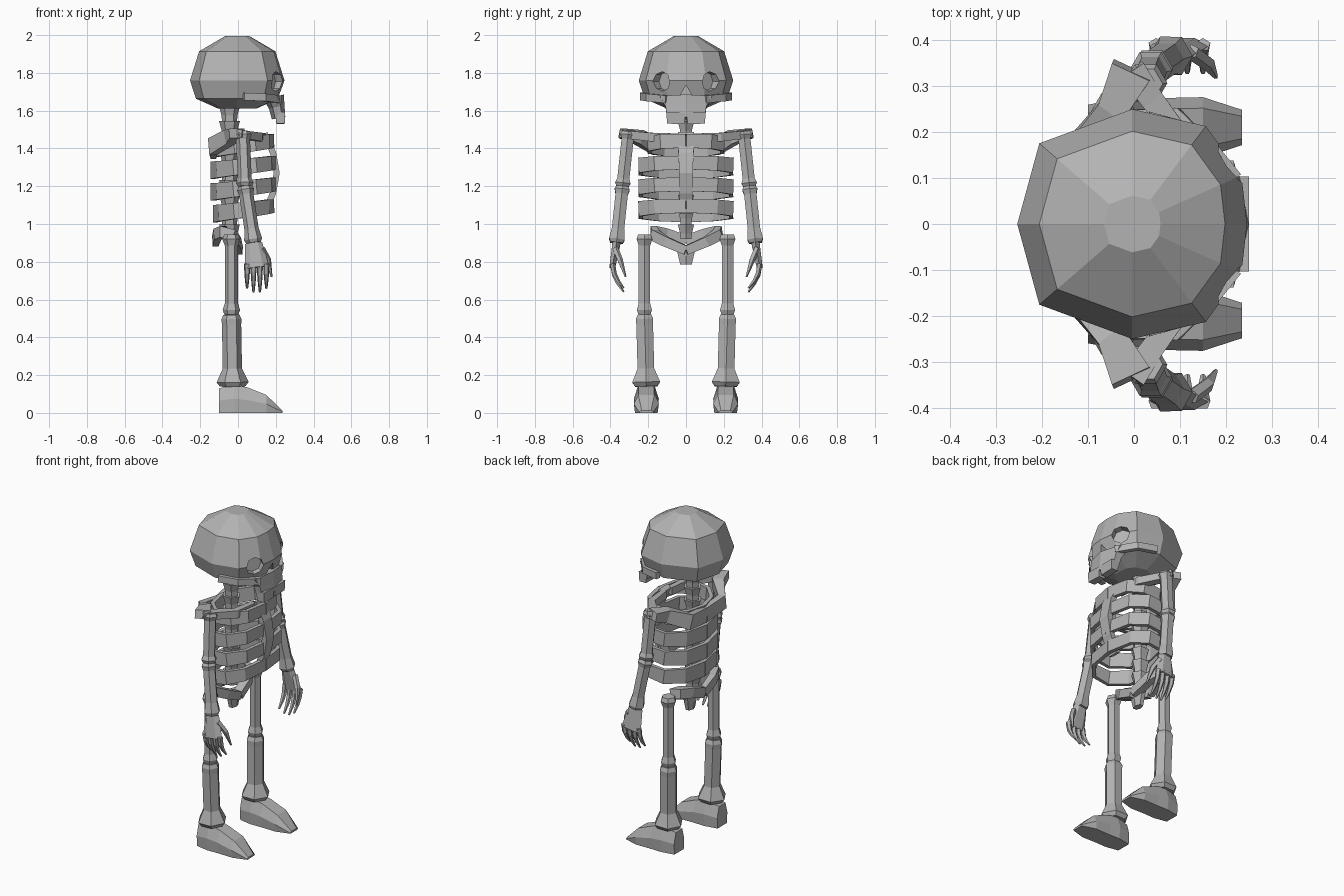
import bpy, bmesh
from math import sin, cos, pi, tau, radians, sqrt, copysign
from mathutils import Vector, Matrix

cube = bpy.data.objects.get("Cube")
if cube:
    bpy.data.objects.remove(cube, do_unlink=True)

bone_grey = bpy.data.materials.new("bone_grey")
bone_grey.use_nodes = True
bone_grey.diffuse_color = (.45, .45, .45, 1)
shader = bone_grey.node_tree.nodes["Principled BSDF"]
shader.inputs["Base Color"].default_value = bone_grey.diffuse_color

UPWARD = Vector((0, 0, 1))
FORWARD = Vector((1, 0, 0))
SIDES = (("left", 1), ("right", -1))


def make_object(name, bm):
    """Turn a bmesh into a linked, flat shaded object."""
    mesh = bpy.data.meshes.new(name)
    bm.to_mesh(mesh)
    bm.free()
    mesh.materials.append(bone_grey)
    ob = bpy.data.objects.new(name, mesh)
    bpy.context.collection.objects.link(ob)
    return ob


def loft(name, rings):
    """Skin a list of equally long point rings and cap both ends."""
    bm = bmesh.new()
    rows = [[bm.verts.new(point) for point in ring] for ring in rings]
    count = len(rows[0])
    for low, high in zip(rows, rows[1:]):
        for i in range(count):
            j = (i + 1) % count
            bm.faces.new((low[i], low[j], high[j], high[i]))
    bm.faces.new(rows[0][::-1])
    bm.faces.new(rows[-1])
    bmesh.ops.recalc_face_normals(bm, faces=bm.faces)
    return make_object(name, bm)


def blend(values, fraction):
    """Read a list of vectors at a fraction of its length."""
    place = fraction * (len(values) - 1)
    index = min(int(place), len(values) - 2)
    return Vector(values[index]).lerp(Vector(values[index + 1]), place - index)


def bar(name, path, sizes, sides=6, up=UPWARD):
    """Sweep a section along a path; sizes are (half across, half up), blended."""
    points = [Vector(p) for p in path]
    last = len(points) - 1
    stretch = sqrt(2) if sides == 4 else 1
    rings = []
    for i, point in enumerate(points):
        along = points[min(i + 1, last)] - points[max(i - 1, 0)]
        across = along.cross(up).normalized()
        lift = across.cross(along).normalized()
        wide, high = blend(sizes, i / last) * stretch
        angles = [tau * (k + .5) / sides for k in range(sides)]
        rings.append([point + across * cos(a) * wide + lift * sin(a) * high for a in angles])
    return loft(name, rings)


def pair(name, path, sizes, sides=6, up=UPWARD):
    """Build a bar on the left (+y) and its mirror on the right."""
    for label, sign in SIDES:
        mirrored = [(x, y * sign, z) for x, y, z in path]
        bar(f"{label}_{name}", mirrored, sizes, sides, up)


def long_bone(name, start, end, shaft, start_knob, end_knob, flare=.86):
    """A straight limb bone with a knob at each end, widening from the flare on."""
    path = [Vector(start).lerp(Vector(end), t) for t in (0, .06, .14, flare, .94, 1)]
    radii = (start_knob * .8, start_knob, shaft, shaft, end_knob, end_knob * .8)
    pair(name, path, [(r, r) for r in radii], up=FORWARD)


def boxy(value, power=.8):
    """Push a sine or cosine outward for a squarer curve."""
    return copysign(abs(value) ** power, value)


def carve(target, sides, radius, place, facing):
    """Cut a shallow prism into the target."""
    bm = bmesh.new()
    turn = Vector(facing).to_track_quat("Z", "Y").to_matrix().to_4x4()
    bmesh.ops.create_cone(bm, cap_ends=True, segments=sides, radius1=radius, radius2=radius,
                          depth=.08, matrix=Matrix.Translation(place) @ turn)
    cutter = make_object("cutter", bm)
    cutter.hide_render = True
    hollow = target.modifiers.new("hollow", "BOOLEAN")
    hollow.solver = "EXACT"
    hollow.object = cutter
    bpy.context.view_layer.objects.active = target
    bpy.ops.object.modifier_apply(modifier=hollow.name)
    bpy.data.objects.remove(cutter, do_unlink=True)


# Skull: a faceted squarish ball, shallower and fuller below its widest level
front_half = [0, 20, 55, 90, 140]
around = [radians(a) for a in front_half + [180] + [-a for a in front_half[:0:-1]]]
rings = []
for latitude in range(-80, 90, 40):
    rise = sin(radians(latitude))
    depth, power = (.24, .8) if rise > 0 else (.15, .5)
    spread = .25 * boxy(cos(radians(latitude)), power)
    rings.append([(spread * boxy(cos(a)) - .004, spread * boxy(sin(a)), 1.76 + rise * depth)
                  for a in around])
skull = loft("skull", rings)

# Eye sockets and nose hollow
for label, sign in SIDES:
    carve(skull, 8, .052, (.2, .125 * sign, 1.755), (.8, .6 * sign, 0))
carve(skull, 3, .04, (.23, 0, 1.695), FORWARD)

# Upper jaw, teeth and cheekbones
bar("upper_jaw", [(.19, 0, 1.67), (.205, 0, 1.62), (.215, 0, 1.56)],
    [(.16, .055), (.125, .042), (.115, .036)], up=FORWARD)
pair("teeth", [(.225, .053, 1.59), (.225, .055, 1.53)], [(.05, .025), (.046, .022)], 4, FORWARD)
pair("cheekbone", [(.03, .23, 1.675), (.14, .2, 1.67), (.22, .1, 1.66)],
     [(.015, .02), (.015, .02)], 4)

# Spine of flared vertebrae
for i in range(9):
    base = .92 + .078 * i
    bar(f"vertebra_{i + 1}", [(-.045, 0, base + step) for step in (0, .03, .078)],
        [(.034, .04), (.036, .042), (.05, .055)], up=FORWARD)

# Breastbone bowing forward
bar("breastbone", [(.14 + .065 * sin(pi * k / 4), 0, 1.48 - .105 * k) for k in range(5)],
    [(.042, .016), (.032, .016)], 4, FORWARD)

# Rib pairs: half loops, pointed at the spine and squarer towards the breastbone
for i in range(4):
    width = .25 if i else .2
    reach = .15 + .015 * sin(pi * i / 3)
    path = []
    for k in range(6):
        a = pi * k / 5
        power = .8 if k > 2 else 1
        path.append((.03 - reach * boxy(cos(a), power), width * boxy(sin(a), power),
                     1.42 - .115 * i - .02 * cos(a)))
    pair(f"rib_{i + 1}", path, [(.012, .046), (.012, .036)], 4)

# Shoulder girdle
shoulder = (-.005, .335, 1.48)
pair("collarbone", [(.13, .03, 1.455), (.11, .18, 1.46), (.04, .27, 1.47), shoulder],
     [(.016, .024), (.03, .02)], 4)
pair("shoulder_blade", [(-.13, 0, 1.39), (-.135, .16, 1.41), (-.045, .25, 1.46), shoulder],
     [(.015, .045), (.025, .045), (.045, .025)], 4)

# Arms
elbow = (.037, .336, 1.2)
wrist = (.083, .368, .9)
long_bone("upper_arm", (.025, .305, 1.49), elbow, .037, .047, .047)
long_bone("forearm", elbow, wrist, .038, .046, .048, .75)

# Hands, with curled fingers
pair("palm", [wrist, (.1, .39, .77)], [(.025, .045), (.018, .065)], up=FORWARD)
for i in range(4):
    x = .048 + .034 * i
    length = .15 if i in (1, 2) else .13
    path = [(x, .39 - .06 * t * t, .79 - length * t) for t in (0, .4, .7, 1)]
    pair(f"finger_{i + 1}", path, [(.015, .017), (.013, .014), (.005, .006)], 5, FORWARD)
pair("thumb", [(.125, .375, .87), (.16, .35, .81), (.178, .32, .72)],
     [(.017, .018), (.016, .016), (.005, .005)], 5, FORWARD)

# Pelvis: hip loops rising at the sides, with a block in the middle
path = []
for k in range(6):
    a = pi * k / 5
    path.append((-.06 - .06 * cos(a), .18 * sin(a), .885 + .025 * cos(a) + .07 * sin(a)))
pair("hip_bone", path, [(.016, .03), (.025, .03), (.025, .024)], 4)
bar("pubic_bone", [(-.03, 0, z) for z in (.88, .83, .785)],
    [(.06, .03), (.035, .022)], up=FORWARD)

# Legs
hip = (-.035, .22, .945)
knee = (-.035, .22, .52)
ankle = (-.028, .21, .14)
long_bone("thigh_bone", hip, knee, .035, .048, .046)
long_bone("shin_bone", knee, ankle, .051, .053, .085, .75)

# Feet: flat soled sections from heel to toe (x, half width, height)
stations = [(-.1, .045, .13), (-.02, .06, .15), (.05, .058, .135), (.15, .06, .095),
            (.235, .035, .012)]
section = [(-1, 0), (-1.1, .5), (-.7, 1), (.7, 1), (1.1, .5), (1, 0)]
for label, sign in SIDES:
    loft(f"{label}_foot", [[(x, sign * .21 + u * wide, v * high) for u, v in section]
                           for x, wide, high in stations])
